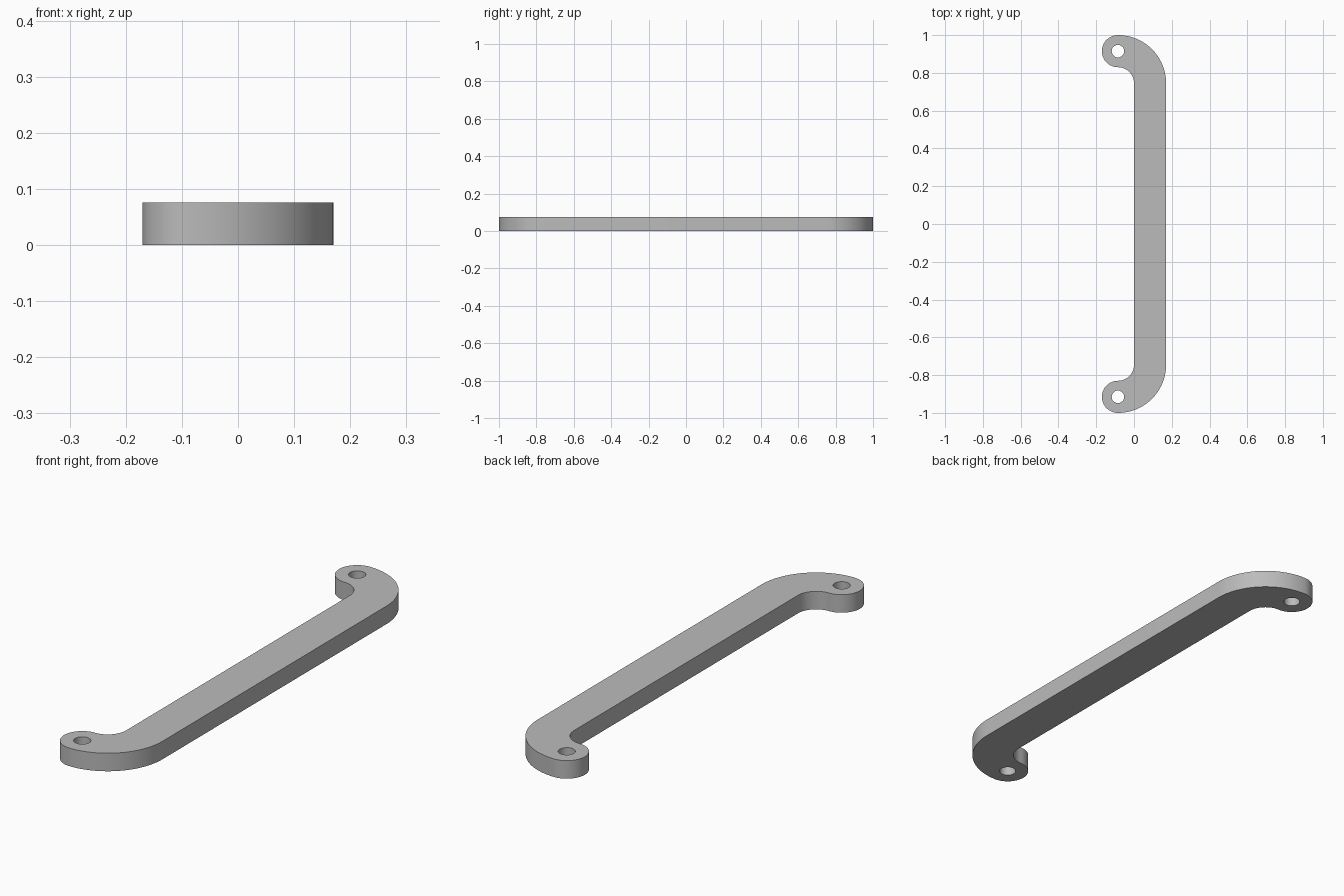
import bpy, bmesh
from math import cos, sin, radians

cube = bpy.data.objects.get("Cube")
if cube:
    bpy.data.objects.remove(cube, do_unlink=True)

HALF_WIDTH = 0.085     # half the bar width, also the end radius
BEND_Y = 0.745         # centre of the bends
HOLE_Y = 0.915         # centre of the screw holes
HOLE_RADIUS = 0.033
HEIGHT = 0.076


def arc(cy, radius, start, end, steps):
    """Points on an arc centred at x = -HALF_WIDTH."""
    angles = [radians(start + (end - start) * i / steps) for i in range(steps + 1)]
    return [(-HALF_WIDTH + radius * cos(a), cy + radius * sin(a)) for a in angles]


def loop(bm, points):
    verts = [bm.verts.new((x, y, 0)) for x, y in points]
    return [bm.edges.new((v, verts[i - 1])) for i, v in enumerate(verts)]


# Outline of one end: outer bend, rounded tip, inner bend
end = (arc(BEND_Y, 3 * HALF_WIDTH, 0, 90, 24)
       + arc(HOLE_Y, HALF_WIDTH, 90, 270, 32)[1:]
       + arc(BEND_Y, HALF_WIDTH, 90, 0, 16)[1:])
hole = arc(HOLE_Y, HOLE_RADIUS, 0, 360, 32)[:-1]


def mirrored(points):
    return [(x, -y) for x, y in reversed(points)]


# Flat profile with two holes, raised to the handle thickness
bm = bmesh.new()
edges = loop(bm, end + mirrored(end)) + loop(bm, hole) + loop(bm, mirrored(hole))
bmesh.ops.triangle_fill(bm, use_beauty=True, use_dissolve=False, edges=edges)
raised = bmesh.ops.extrude_face_region(bm, geom=bm.faces[:], use_keep_orig=True)
top = [g for g in raised["geom"] if isinstance(g, bmesh.types.BMVert)]
bmesh.ops.translate(bm, vec=(0, 0, HEIGHT), verts=top)
bmesh.ops.recalc_face_normals(bm, faces=bm.faces[:])

mesh = bpy.data.meshes.new("pull_handle")
bm.to_mesh(mesh)
bm.free()
handle = bpy.data.objects.new("pull_handle", mesh)
bpy.context.collection.objects.link(handle)

# Plain grey finish
grey = bpy.data.materials.new("grey_metal")
grey.use_nodes = True
colour = (0.5, 0.5, 0.5, 1)
grey.diffuse_color = colour
grey.node_tree.nodes["Principled BSDF"].inputs["Base Color"].default_value = colour
mesh.materials.append(grey)

# Smooth round sides with crisp rims
bpy.ops.object.select_all(action='DESELECT')
handle.select_set(True)
bpy.context.view_layer.objects.active = handle
bpy.ops.object.shade_smooth_by_angle(angle=radians(30))
